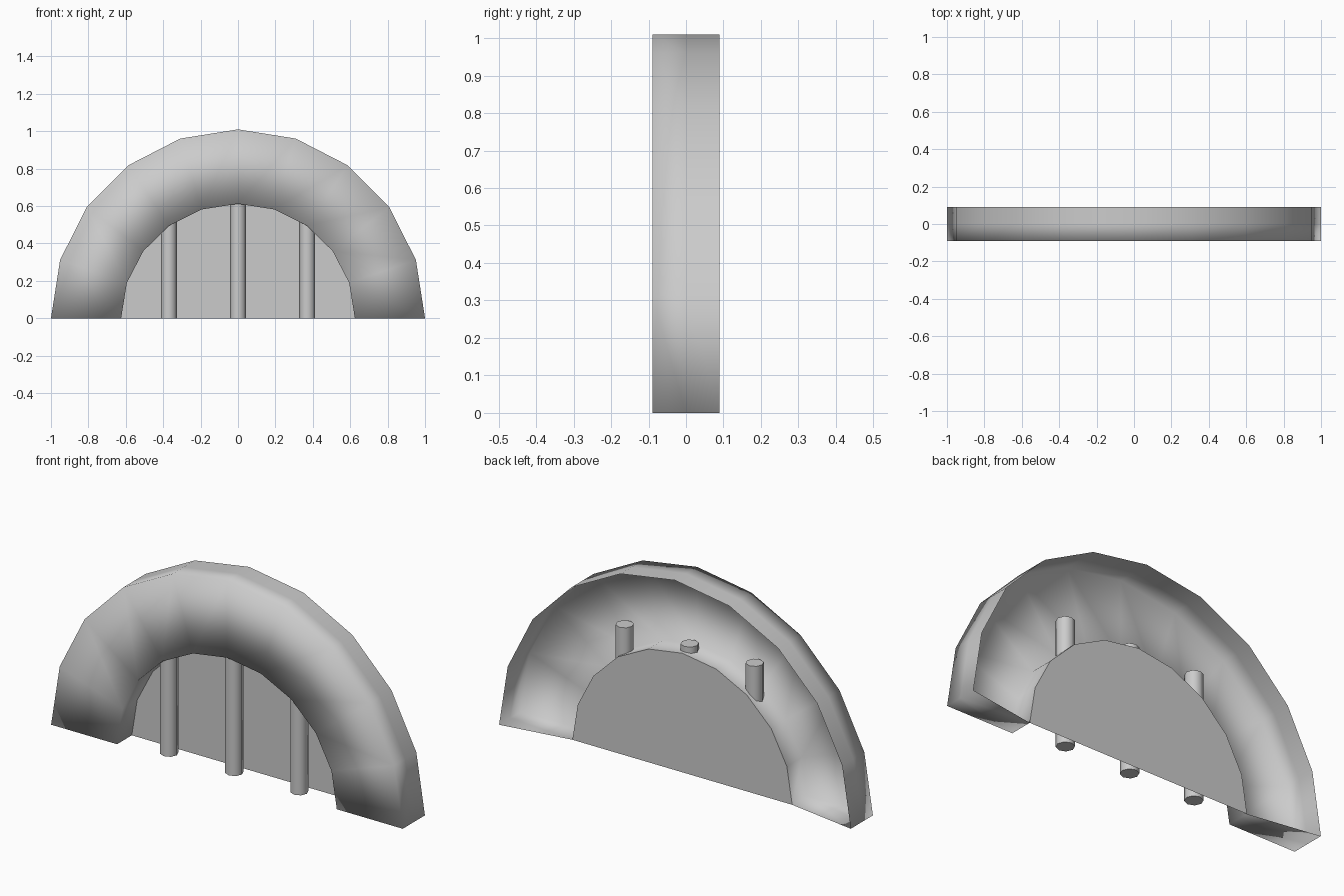
import bpy, bmesh
from math import cos, sin, pi

cube = bpy.data.objects.get("Cube")
if cube:
    bpy.data.objects.remove(cube, do_unlink=True)

SEGMENTS = 10
OUTER = (1.0, 1.01)      # horizontal and vertical radius
INNER = (0.625, 0.612)
FRONT, BACK, PANEL_Y = -0.09, 0.09, 0.03

grey = bpy.data.materials.new("plain grey")
grey.use_nodes = True
grey.diffuse_color = (0.6, 0.6, 0.6, 1)
grey.node_tree.nodes["Principled BSDF"].inputs["Base Color"].default_value = (0.6, 0.6, 0.6, 1)


def make_object(name, bm):
    mesh = bpy.data.meshes.new(name)
    bm.to_mesh(mesh)
    bm.free()
    mesh.materials.append(grey)
    obj = bpy.data.objects.new(name, mesh)
    bpy.context.collection.objects.link(obj)
    return obj


def half_ring(bm, radii, y):
    """Row of vertices along a half circle, from +x over the top to -x."""
    angles = [pi * i / SEGMENTS for i in range(SEGMENTS + 1)]
    return [bm.verts.new((radii[0] * cos(a), y, radii[1] * sin(a))) for a in angles]


# Arch: a hollow channel, open at the back, closed at both feet
bm = bmesh.new()
profile = [(OUTER, BACK), (OUTER, 0), (OUTER, FRONT), (INNER, FRONT), (INNER, PANEL_Y)]
rows = [half_ring(bm, radii, y) for radii, y in profile]
for r, s in zip(rows, rows[1:]):
    for i in range(SEGMENTS):
        bm.faces.new((r[i], r[i + 1], s[i + 1], s[i]))
bm.faces.new([row[0] for row in rows])
bm.faces.new([row[-1] for row in reversed(rows)])
bmesh.ops.recalc_face_normals(bm, faces=bm.faces)
for face in bm.faces:
    face.smooth = True
make_object("arch", bm)

# Back panel: thin flat half disc filling the opening
bm = bmesh.new()
face = bm.faces.new(half_ring(bm, INNER, PANEL_Y))
face.normal_update()
if face.normal.y > 0:
    face.normal_flip()
make_object("back_panel", bm)

# Upright bars, whose tops reach into the hollow arch
BAR_HEIGHT = 0.64
for name, x in (("right_bar", -0.37), ("middle_bar", 0), ("left_bar", 0.37)):
    bm = bmesh.new()
    bmesh.ops.create_cone(bm, cap_ends=True, segments=8, radius1=0.043,
                          radius2=0.043, depth=BAR_HEIGHT)
    bar = make_object(name, bm)
    bar.location = (x, -0.03, BAR_HEIGHT / 2)
    bpy.ops.object.select_all(action="DESELECT")
    bar.select_set(True)
    bpy.context.view_layer.objects.active = bar
    bpy.ops.object.shade_smooth_by_angle(angle=pi / 3)
